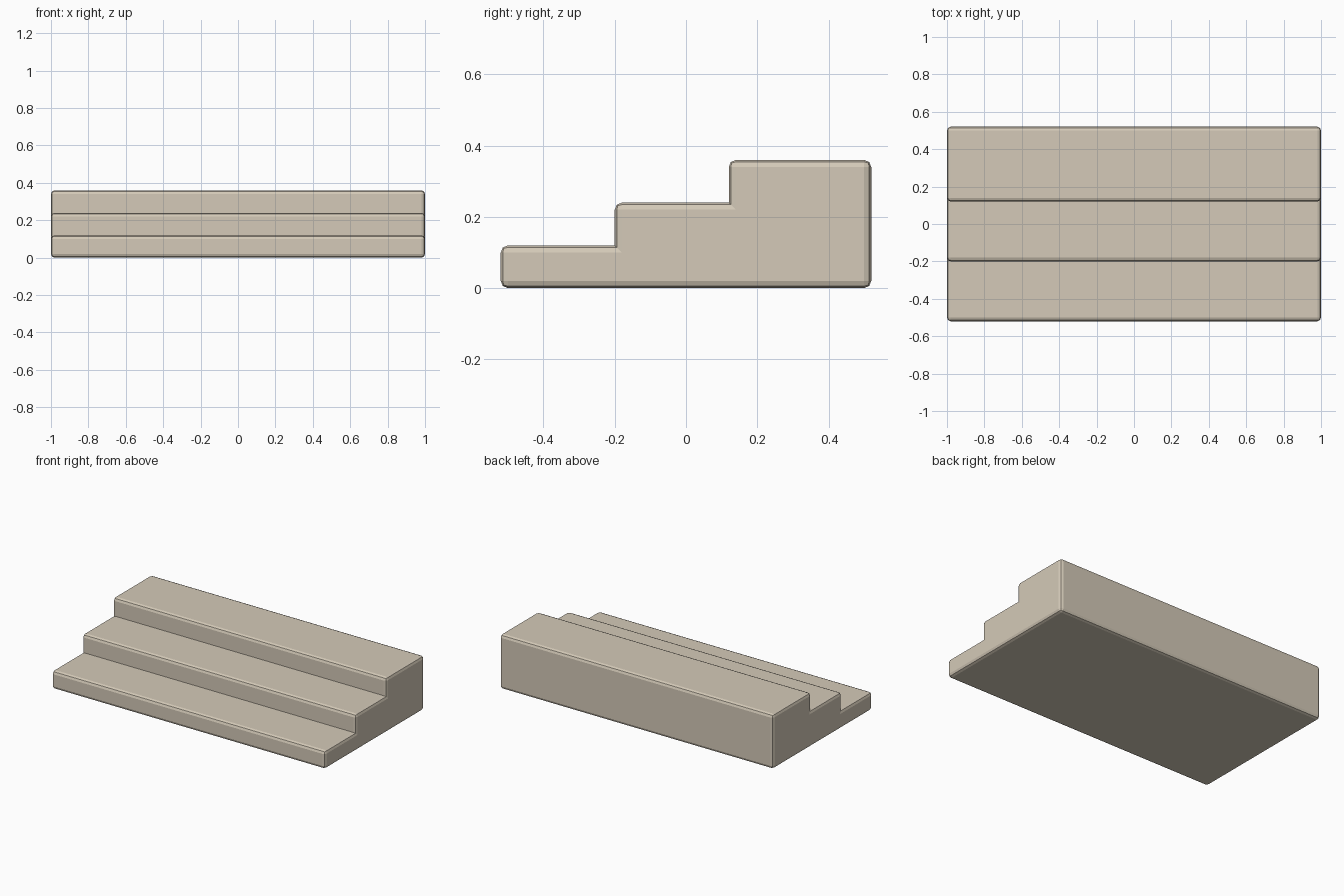
import bpy, bmesh

if "Cube" in bpy.data.objects:
    bpy.data.objects.remove(bpy.data.objects["Cube"])

# Stair dimensions
HALF_WIDTH = 1.0
BACK = 0.52
RISE = 0.12
STEP_FRONTS = [-0.52, -0.20, 0.12]
BEVEL = 0.02

# Stepped side profile (y, z)
profile = [(BACK, 0.0), (STEP_FRONTS[0], 0.0)]
for i, y in enumerate(STEP_FRONTS):
    if i:
        profile.append((y, i * RISE))
    profile.append((y, (i + 1) * RISE))
profile.append((BACK, len(STEP_FRONTS) * RISE))

# Extrude the profile across the width
bm = bmesh.new()
side = bm.faces.new([bm.verts.new((-HALF_WIDTH, y, z)) for y, z in profile])
extruded = bmesh.ops.extrude_face_region(bm, geom=[side], use_keep_orig=True)
new_verts = [g for g in extruded["geom"] if isinstance(g, bmesh.types.BMVert)]
bmesh.ops.translate(bm, verts=new_verts, vec=(2 * HALF_WIDTH, 0, 0))
bmesh.ops.recalc_face_normals(bm, faces=bm.faces)
bm.normal_update()

# Round the outer edges, keep the inner step corners sharp
outer = [e for e in bm.edges if e.calc_face_angle_signed(0.0) > 0.1]
bmesh.ops.bevel(bm, geom=outer, offset=BEVEL, offset_type='OFFSET',
                segments=2, profile=0.5, affect='EDGES', clamp_overlap=True)
bmesh.ops.recalc_face_normals(bm, faces=bm.faces)

mesh = bpy.data.meshes.new("stairs")
bm.to_mesh(mesh)
bm.free()

# Stone colour
stone = bpy.data.materials.new("beige stone")
stone.diffuse_color = (0.66, 0.59, 0.48, 1.0)
stone.use_nodes = True
stone.node_tree.nodes["Principled BSDF"].inputs["Base Color"].default_value = stone.diffuse_color
mesh.materials.append(stone)

stairs = bpy.data.objects.new("stairs", mesh)
bpy.context.collection.objects.link(stairs)
